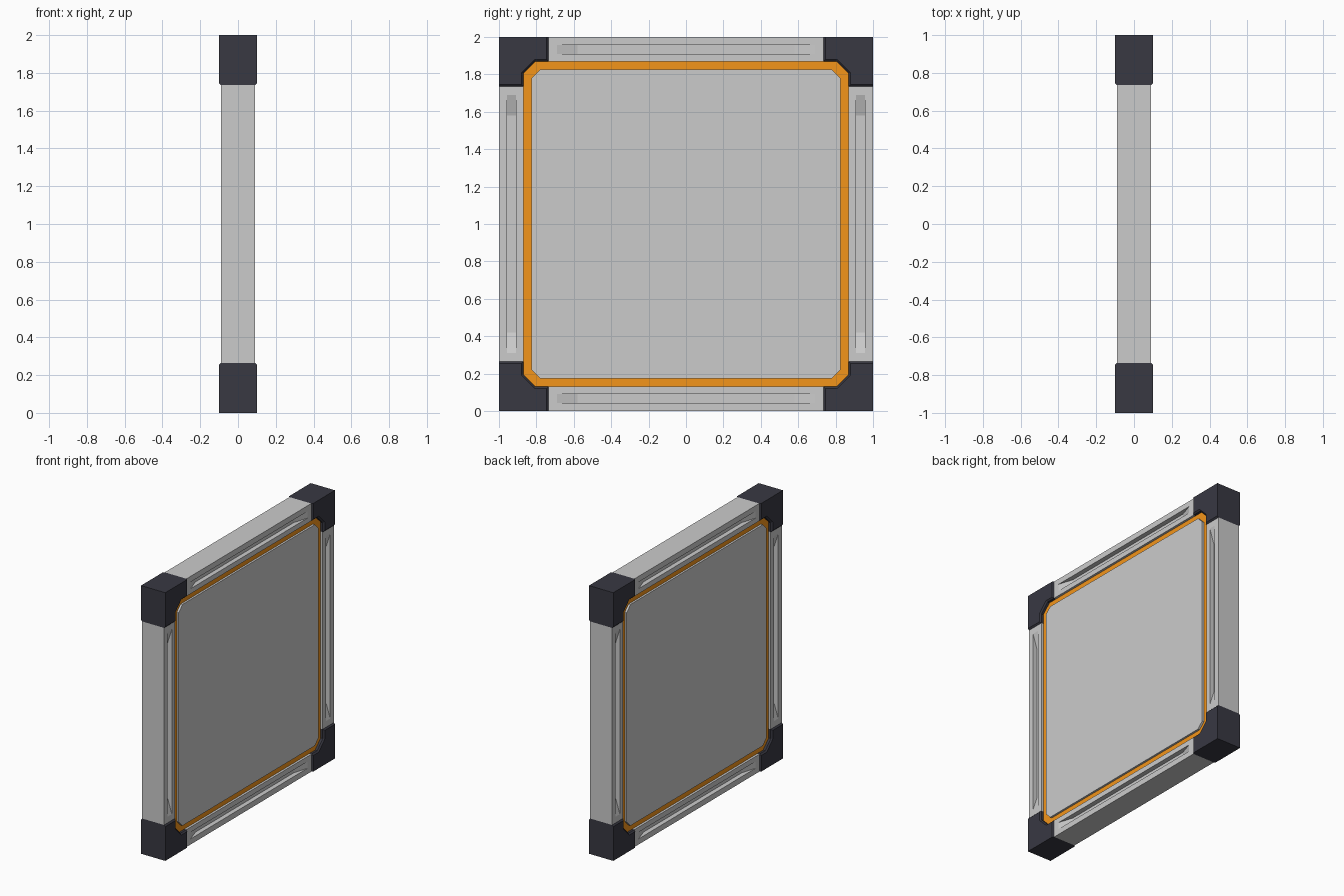
import bpy, bmesh
from math import pi
from mathutils import Matrix, Vector

if "Cube" in bpy.data.objects:
    bpy.data.objects.remove(bpy.data.objects["Cube"])


def material(name, rgb):
    m = bpy.data.materials.new(name)
    m.diffuse_color = (*rgb, 1)
    m.use_nodes = True
    m.node_tree.nodes["Principled BSDF"].inputs["Base Color"].default_value = m.diffuse_color
    return m


dark = material("dark_cap", (0.04, 0.04, 0.055))
orange = material("orange_trim", (0.9, 0.3, 0.01))


def finish(name, bm, mat=None, quarter=0):
    """Turn about the panel centre by quarter turns, lift onto the ground."""
    bmesh.ops.recalc_face_normals(bm, faces=bm.faces)
    bm.transform(Matrix.Translation((0, 0, 1)) @ Matrix.Rotation(quarter * pi / 2, 4, 'X'))
    me = bpy.data.meshes.new(name)
    bm.to_mesh(me)
    bm.free()
    ob = bpy.data.objects.new(name, me)
    bpy.context.collection.objects.link(ob)
    if mat:
        me.materials.append(mat)
    return ob


def prism(points, direction):
    """Extrude a closed 3D outline along a vector."""
    bm = bmesh.new()
    face = bm.faces.new([bm.verts.new(p) for p in points])
    out = bmesh.ops.extrude_face_region(bm, geom=[face])
    bmesh.ops.translate(bm, vec=Vector(direction),
                        verts=[g for g in out["geom"] if isinstance(g, bmesh.types.BMVert)])
    return bm


def octagon(r, c):
    """Square of half size r with corners cut by c."""
    k = r - c
    return [(r, -k), (r, k), (k, r), (-k, r), (-r, k), (-r, -k), (-k, -r), (k, -r)]


CAP, IN, CUT = 0.735, 0.87, 0.065
HALF_BEAM, HALF_CAP = 0.09, 0.10
sides = ["top", "left", "bottom", "right"]

for q, side in enumerate(sides):
    # frame beam with a ramped trough on both faces
    beam = finish(side + "_beam", prism(
        [(-HALF_BEAM, -CAP, IN), (HALF_BEAM, -CAP, IN),
         (HALF_BEAM, CAP, IN), (-HALF_BEAM, CAP, IN)], (0, 0, 1 - IN)), None, q)
    for s in (-1, 1):
        top, floor = s * (HALF_BEAM + 0.01), s * (HALF_BEAM - 0.035)
        cutter = finish("trough_cutter", prism(
            [(top, -0.72, 0.908), (floor, -0.58, 0.908),
             (floor, 0.58, 0.908), (top, 0.72, 0.908)], (0, 0, 0.05)), None, q)
        cutter.hide_render = True
        mod = beam.modifiers.new("trough", 'BOOLEAN')
        mod.operation, mod.solver, mod.object = 'DIFFERENCE', 'EXACT', cutter
        bpy.context.view_layer.objects.active = beam
        bpy.ops.object.modifier_apply(modifier=mod.name)
        bpy.data.objects.remove(cutter)

    # corner cap, chamfered on its inner rims only
    outline = [(1, 1), (CAP, 1), (CAP, IN), (IN - CUT, IN), (IN, IN - CUT), (IN, CAP), (1, CAP)]
    bm = prism([(-HALF_CAP, y, z) for y, z in outline], (2 * HALF_CAP, 0, 0))
    rims = []
    for e in bm.edges:
        a, b = (v.co for v in e.verts)
        outer = min(a.y, b.y) > 0.99 or min(a.z, b.z) > 0.99
        if abs(a.x - b.x) < 1e-4 and not outer:
            rims.append(e)
    bmesh.ops.bevel(bm, geom=rims, offset=0.01, segments=1, affect='EDGES')
    finish("corner_cap_" + side, bm, dark, q)

# orange trim ring
bm = bmesh.new()
loops = [[bm.verts.new((x, y, z)) for y, z in octagon(r, c)]
         for x, r, c in ((0.073, IN, CUT), (0.073, 0.825, 0.045),
                         (-0.073, 0.825, 0.045), (-0.073, IN, CUT))]
for i in range(4):
    a, b = loops[i], loops[(i + 1) % 4]
    for j in range(8):
        k = (j + 1) % 8
        bm.faces.new((a[j], a[k], b[k], b[j]))
finish("trim_ring", bm, orange)

# centre panel, standing slightly proud of the trim
finish("centre_panel", prism([(-0.088, y, z) for y, z in octagon(0.825, 0.045)], (0.176, 0, 0)))
